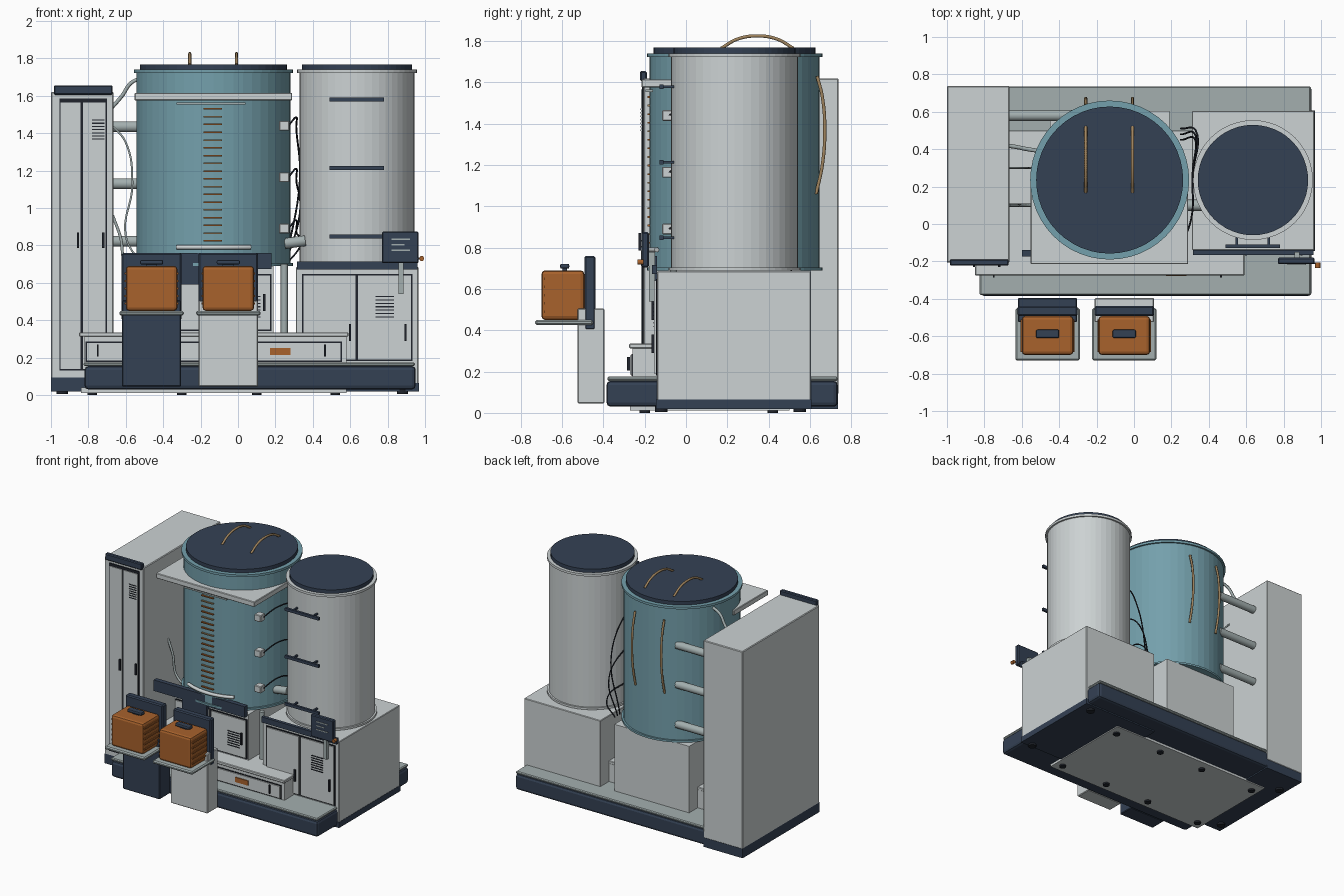
import bpy, bmesh, math
from mathutils import Vector


def srgb(r, g, b):
    f = lambda c: (c / 255 / 12.92) if c < 11 else ((c / 255 + 0.055) / 1.055) ** 2.4
    return (f(r), f(g), f(b), 1)


def material(name, *rgb):
    m = bpy.data.materials.new(name)
    m.diffuse_color = srgb(*rgb)
    return m


LIGHT = material("light grey", 204, 210, 211)
NAVY = material("navy", 52, 65, 84)
TEAL = material("teal", 116, 160, 172)
SAGE = material("sage grey", 163, 175, 175)
ORANGE = material("orange", 168, 98, 44)
TAN = material("tan", 160, 132, 94)
BLACK = material("near black", 32, 36, 44)


def finish(name, bm, mat):
    me = bpy.data.meshes.new(name)
    bm.to_mesh(me)
    bm.free()
    me.materials.append(mat)
    o = bpy.data.objects.new(name, me)
    bpy.context.collection.objects.link(o)
    return o


def box(name, x, y, z, mat, bevel=0.0, seg=2):
    bm = bmesh.new()
    bmesh.ops.create_cube(bm, size=1)
    for v in bm.verts:
        for i, (a, b) in enumerate((x, y, z)):
            v.co[i] = a if v.co[i] < 0 else b
    if bevel:
        bmesh.ops.bevel(bm, geom=bm.edges[:], offset=bevel, segments=seg,
                        affect='EDGES', profile=0.5)
    return finish(name, bm, mat)


def drum(name, c, r, z0, z1, mat, n=48):
    bm = bmesh.new()
    bmesh.ops.create_cone(bm, cap_ends=True, segments=n, radius1=r, radius2=r, depth=z1 - z0)
    bmesh.ops.translate(bm, verts=bm.verts, vec=(c[0], c[1], (z0 + z1) / 2))
    return finish(name, bm, mat)


def tube(name, pts, r, mat, smooth=True):
    cu = bpy.data.curves.new(name, 'CURVE')
    cu.dimensions = '3D'
    cu.bevel_depth = r
    cu.bevel_resolution = 3 if r > 0.02 else 1
    cu.resolution_u = 8
    cu.use_fill_caps = True
    sp = cu.splines.new('BEZIER' if smooth else 'POLY')
    p = sp.bezier_points if smooth else sp.points
    p.add(len(pts) - 1)
    for q, co in zip(p, pts):
        if smooth:
            q.co = co
            q.handle_left_type = q.handle_right_type = 'AUTO'
        else:
            q.co = (*co, 1)
    cu.materials.append(mat)
    o = bpy.data.objects.new(name, cu)
    bpy.context.collection.objects.link(o)
    return o


# Base platform with top plate, underside plate and feet
box("base", (-0.82, 0.95), (-0.385, 0.735), (0.03, 0.155), NAVY, 0.02)
box("base_top_plate", (-0.825, 0.945), (-0.38, 0.735), (0.155, 0.175), SAGE, 0.006, 1)
box("under_plate", (-0.84, 0.58), (-0.27, 0.5), (0.012, 0.04), LIGHT)
for x in (-0.78, -0.3, 0.1, 0.52):
    for y in (-0.2, 0.42):
        drum("foot", (x, y), 0.025, 0.0, 0.014, BLACK, 16)
for x in (-0.94, 0.88):
    for y in (-0.12, 0.55):
        drum("corner_foot", (x, y), 0.03, 0.005, 0.035, BLACK, 16)

# Low drawer unit
box("drawer_body", (-0.82, 0.58), (-0.26, 0.5), (0.17, 0.315), LIGHT)
box("drawer_top", (-0.85, 0.59), (-0.275, 0.5), (0.312, 0.335), LIGHT, 0.004, 1)
box("drawer_recess", (-0.815, 0.555), (-0.264, -0.255), (0.178, 0.285), BLACK)
for x0, x1 in ((-0.807, -0.14), (-0.13, 0.547)):
    box("drawer_front", (x0, x1), (-0.272, -0.26), (0.185, 0.278), LIGHT)
for x in (-0.75, 0.465):
    box("drawer_handle", (x - 0.005, x + 0.005), (-0.285, -0.27), (0.205, 0.27), BLACK)
box("drawer_tag", (0.17, 0.28), (-0.279, -0.271), (0.215, 0.252), ORANGE)

# Tall cabinet on the left
box("cabinet", (-1.0, -0.665), (-0.205, 0.738), (0.09, 1.62), LIGHT, 0.005, 1)
box("cabinet_plinth", (-1.0, -0.665), (-0.205, 0.735), (0.02, 0.095), NAVY)
box("cabinet_cap", (-0.985, -0.67), (-0.222, -0.19), (1.605, 1.655), NAVY, 0.006, 1)
box("cabinet_recess", (-0.955, -0.7), (-0.212, -0.2), (0.13, 1.585), BLACK)
for x0, x1 in ((-0.948, -0.842), (-0.828, -0.708)):
    box("cabinet_door", (x0, x1), (-0.218, -0.205), (0.14, 1.565), LIGHT)
for x in (-0.855, -0.72):
    box("cabinet_handle", (x - 0.006, x + 0.006), (-0.23, -0.215), (0.785, 0.87), BLACK)
for i in range(7):
    z = 1.365 + i * 0.017
    box("cabinet_vent", (-0.78, -0.715), (-0.221, -0.216), (z, z + 0.006), BLACK)

# Plinths under the two tanks, with doors, vents and header strips
box("large_plinth", (-0.45, 0.19), (-0.14, 0.605), (0.17, 0.69), LIGHT)
box("small_plinth", (0.31, 0.965), (-0.14, 0.605), (0.06, 0.685), LIGHT, 0.004, 1)
box("small_plinth_base", (0.31, 0.967), (-0.145, 0.607), (0.02, 0.065), NAVY)
box("small_header", (0.315, 0.96), (-0.165, -0.14), (0.672, 0.715), NAVY)
box("large_header", (-0.6, 0.18), (-0.175, -0.14), (0.675, 0.76), NAVY)
box("header_block", (-0.36, -0.15), (-0.17, -0.14), (0.59, 0.69), NAVY)
for x0, x1, z0 in ((-0.43, -0.14, 0.35), (-0.125, 0.17, 0.35), (0.35, 0.628, 0.19), (0.642, 0.925, 0.19)):
    box("door_gap", (x0 - 0.008, x1 + 0.008), (-0.146, -0.138), (z0 - 0.008, 0.648), BLACK)
    box("plinth_door", (x0, x1), (-0.154, -0.14), (z0, 0.64), LIGHT)
    box("door_handle", (x1 - 0.035, x1 - 0.023), (-0.168, -0.15), (z0 + 0.1, z0 + 0.19), BLACK)
for x0 in (0.02, 0.735):
    for i in range(7):
        z = 0.415 + i * 0.018
        box("door_vent", (x0, x0 + 0.1), (-0.158, -0.153), (z, z + 0.006), BLACK)


# Tanks: body, base flange, top rim and lid
def tank(name, c, r, rim, lid, mat):
    drum(name + "_body", c, r, 0.69, 1.735, mat)
    drum(name + "_flange", c, rim, 0.69, 0.705, mat)
    drum(name + "_rim", c, rim, 1.722, 1.74, mat)
    drum(name + "_lid", c, lid, 1.74, 1.768, NAVY)


BIG, SMALL = (-0.13, 0.235), (0.636, 0.235)
tank("large_tank", BIG, 0.412, 0.425, 0.393, TEAL)
tank("small_tank", SMALL, 0.307, 0.32, 0.295, LIGHT)

# Shelf slab around the front of the large tank
box("upper_shelf", (-0.553, 0.29), (-0.215, 0.2), (1.575, 1.615), LIGHT, 0.004, 1)
box("shelf_strip", (-0.33, 0.04), (-0.195, -0.16), (1.553, 1.565), SAGE)

# Level scale on the large tank
for i in range(18):
    z = 0.82 + i * 0.0415
    box("scale_mark", (-0.185, -0.085), (-0.187, -0.168), (z, z + 0.008), TAN if i % 3 == 1 else ORANGE)


# Curved lower guard following the tank wall
def on_tank(a, r, z):
    return (BIG[0] + r * math.sin(a), BIG[1] - r * math.cos(a), z)


tube("tank_guard", [on_tank(-0.48 + 0.096 * i, 0.425, 0.79) for i in range(11)], 0.013, LIGHT)

# Lid handles and rear hoses
for x in (-0.258, -0.008):
    tube("lid_handle", [(x, 0.17, 1.765), (x, 0.25, 1.81), (x, 0.345, 1.825),
                        (x, 0.44, 1.81), (x, 0.52, 1.765)], 0.009, TAN)
    tube("rear_hose", [(x, 0.635, 1.63), (x, 0.66, 1.53), (x, 0.672, 1.36),
                       (x, 0.66, 1.2), (x, 0.63, 1.06)], 0.009, TAN)

# Sensor cubes and hanging cables between the tanks
for i, z in enumerate((1.44, 1.165, 0.89)):
    box("sensor", (0.22, 0.275), (-0.115, -0.06), (z - 0.026, z + 0.026), LIGHT, 0.004, 1)
    y = 0.44 + 0.03 * i
    tube("sensor_cable", [(0.27, -0.085, z), (0.31, 0.05, z + 0.045), (0.312, 0.25, z - 0.02),
                          (0.33, y, z - 0.1 * (3 - i)), (0.25, y + 0.01, 0.69)], 0.005, BLACK)

# Bars across the small tank
for z in (1.58, 1.213, 0.847):
    box("tank_bar", (0.49, 0.78), (-0.128, -0.11), (z - 0.011, z + 0.011), NAVY)
    for x in (0.55, 0.72):
        box("bar_bracket", (x - 0.006, x + 0.006), (-0.115, -0.05), (z - 0.006, z + 0.006), NAVY)

# Pipes from cabinet to large tank, crossover pipe, riser and thin tubes
for z in (1.435, 1.13, 0.822):
    tube("side_pipe", [(-0.68, 0.58, z), (-0.33, 0.58, z)], 0.03, SAGE, False)
tube("crossover_pipe", [(0.25, 0.1, 0.81), (0.36, 0.1, 0.825)], 0.03, SAGE, False)
tube("riser_pipe", [(0.248, -0.06, 0.33), (0.248, -0.06, 0.7)], 0.02, SAGE, False)
tube("upper_tube", [(-0.68, 0.42, 1.53), (-0.62, 0.41, 1.6), (-0.57, 0.4, 1.67), (-0.5, 0.39, 1.7)], 0.011, SAGE)
tube("lower_tube", [(-0.68, 0.3, 1.45), (-0.6, 0.3, 1.35), (-0.565, 0.3, 1.13),
                    (-0.6, 0.3, 0.85), (-0.52, 0.3, 0.7)], 0.006, SAGE)
tube("drop_tube", [(-0.67, 0.1, 0.96), (-0.63, 0.1, 0.85), (-0.59, 0.1, 0.68), (-0.44, 0.1, 0.6)], 0.009, SAGE)

# Control screen on an arm
box("screen", (0.77, 0.965), (-0.215, -0.18), (0.705, 0.875), NAVY, 0.006, 1)
for z, w in ((0.83, 0.1), (0.80, 0.07), (0.77, 0.1)):
    box("screen_line", (0.82, 0.82 + w), (-0.219, -0.212), (z, z + 0.007), SAGE)
box("screen_arm", (0.857, 0.885), (-0.178, -0.15), (0.54, 0.78), SAGE)
tube("screen_knob", [(0.982, -0.235, 0.73), (0.982, -0.205, 0.73)], 0.014, ORANGE, False)
tube("knob_stem", [(0.95, -0.21, 0.73), (0.985, -0.21, 0.73)], 0.005, NAVY, False)

# Two free-standing seats with pedestal, tray, back plate and ribbed box
for cx, mat in ((-0.462, NAVY), (-0.052, LIGHT)):
    box("pedestal", (cx - 0.158, cx + 0.158), (-0.525, -0.395), (0.045, 0.505), mat, 0.005, 1)
    box("tray", (cx - 0.172, cx + 0.172), (-0.73, -0.45), (0.425, 0.45), SAGE, 0.008, 1)
    box("back_plate", (cx - 0.16, cx + 0.16), (-0.492, -0.438), (0.4, 0.76), NAVY, 0.008, 1)
    box("orange_case", (cx - 0.138, cx + 0.138), (-0.7, -0.492), (0.45, 0.69), ORANGE, 0.018)
    box("case_handle", (cx - 0.062, cx + 0.062), (-0.61, -0.565), (0.698, 0.722), NAVY, 0.008)
    box("handle_stem", (cx - 0.03, cx + 0.03), (-0.597, -0.577), (0.685, 0.702), NAVY)
    for z in (0.49, 0.53, 0.57, 0.61, 0.65):
        box("case_rib", (cx - 0.144, cx + 0.144), (-0.685, -0.51), (z - 0.006, z + 0.006), ORANGE)
